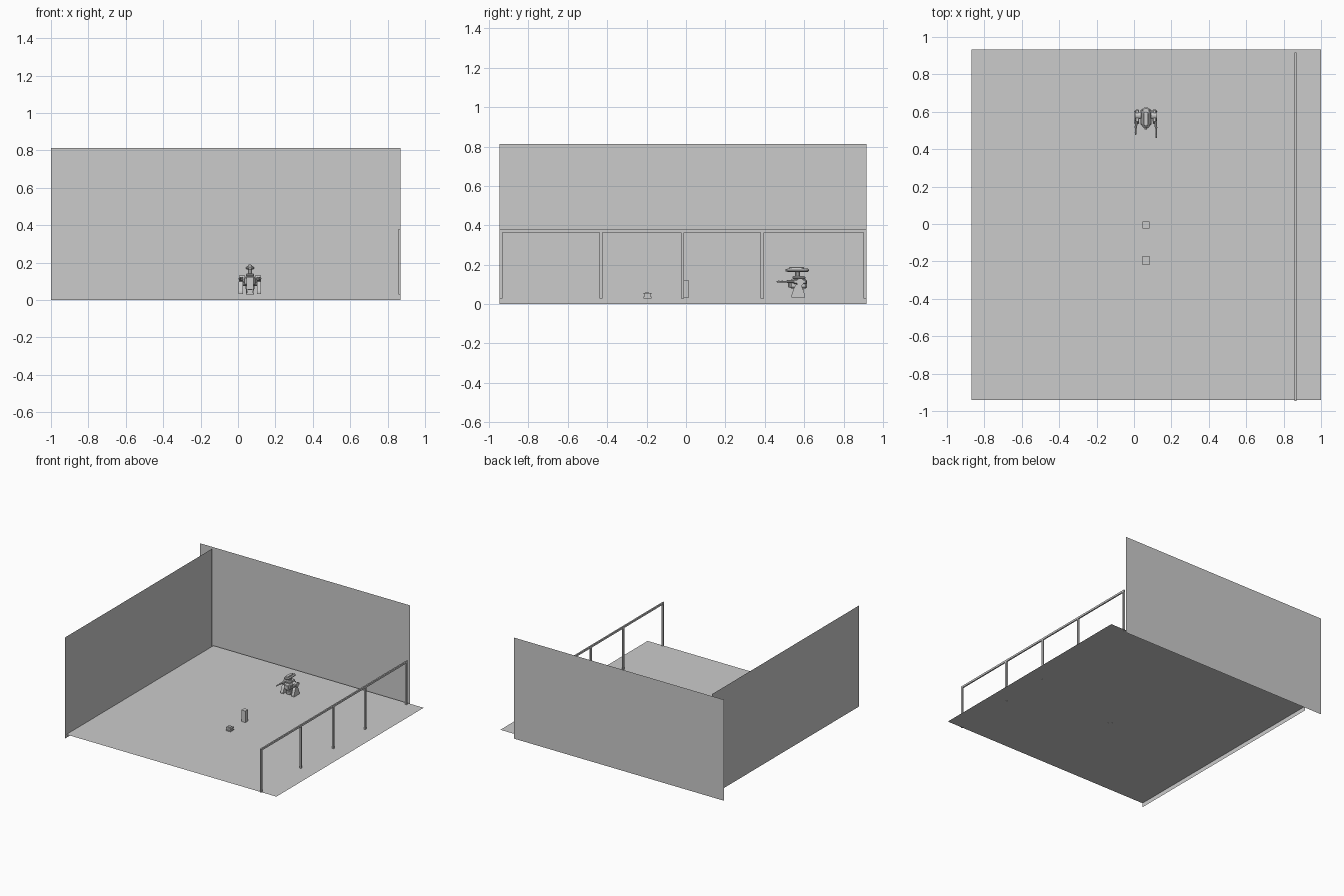
import bpy, bmesh, math
from mathutils import Vector

if "Cube" in bpy.data.objects:
    bpy.data.objects.remove(bpy.data.objects["Cube"])


def mesh_object(name, bm):
    bmesh.ops.recalc_face_normals(bm, faces=bm.faces[:])
    me = bpy.data.meshes.new(name)
    bm.to_mesh(me)
    bm.free()
    ob = bpy.data.objects.new(name, me)
    bpy.context.collection.objects.link(ob)
    return ob


def sheet(name, *corners):
    bm = bmesh.new()
    bm.faces.new([bm.verts.new(c) for c in corners])
    return mesh_object(name, bm)


def box(name, x0, x1, y0, y1, z0, z1, bevel=0):
    bm = bmesh.new()
    bmesh.ops.create_cube(bm, size=1)
    for v in bm.verts:
        v.co = ((x0 + x1) / 2 + v.co.x * (x1 - x0),
                (y0 + y1) / 2 + v.co.y * (y1 - y0),
                (z0 + z1) / 2 + v.co.z * (z1 - z0))
    if bevel:
        bmesh.ops.bevel(bm, geom=bm.edges[:], offset=bevel, segments=1, affect='EDGES')
    return mesh_object(name, bm)


def side_prism(name, profile, x0, x1):
    """Extrude a (y, z) outline along x."""
    bm = bmesh.new()
    face = bm.faces.new([bm.verts.new((x0, y, z)) for y, z in profile])
    ext = bmesh.ops.extrude_face_region(bm, geom=[face])
    for v in ext['geom']:
        if isinstance(v, bmesh.types.BMVert):
            v.co.x = x1
    return mesh_object(name, bm)


def rod(name, a, b, r0, r1=None, sides=10):
    a, b = Vector(a), Vector(b)
    bm = bmesh.new()
    bmesh.ops.create_cone(bm, cap_ends=True, segments=sides, radius1=r0,
                          radius2=r0 if r1 is None else r1, depth=(b - a).length)
    rot = (b - a).to_track_quat('Z', 'Y')
    for v in bm.verts:
        v.co = rot @ v.co + (a + b) / 2
    return mesh_object(name, bm)


def capsule_slab(name, cx, y0, y1, layers, n=8):
    """Stack of rounded-end outlines; layers are (z, half width)."""
    bm = bmesh.new()
    rings = []
    wide = max(w for _, w in layers)
    for z, w in layers:
        ring = []
        for yc, start in ((y1 - wide, 0), (y0 + wide, math.pi)):
            for i in range(n + 1):
                t = start + math.pi * i / n
                ring.append(bm.verts.new((cx + w * math.cos(t), yc + w * math.sin(t), z)))
        rings.append(ring)
    for low, high in zip(rings, rings[1:]):
        for i in range(len(low)):
            j = (i + 1) % len(low)
            bm.faces.new((low[i], low[j], high[j], high[i]))
    bm.faces.new(rings[0])
    bm.faces.new(rings[-1])
    return mesh_object(name, bm)


FLOOR, TOP = 0.03, 0.813

# Room sheets
sheet("floor", (-.87, -.94, FLOOR), (1, -.94, FLOOR), (1, .932, FLOOR), (-.87, .932, FLOOR))
sheet("back_wall", (-1, .947, 0), (.87, .947, 0), (.87, .947, TOP), (-1, .947, TOP))
sheet("left_wall", (-.875, .918, 0), (-.875, -.947, 0), (-.875, -.947, TOP), (-.875, .918, TOP))

# Railing on the right
box("top_rail", .857, .868, -.947, .918, .364, .379)
for y in (-.939, -.432, -.018, .387, .909):
    box("rail_post", .857, .868, y - .008, y + .008, .029, .364)

CX = .064

# Tall plain block
box("tall_block", CX - .018, CX + .018, -.023, .013, FLOOR, .122)

# Small crate: two plates around a narrower body
box("crate_base", CX - .021, CX + .021, -.217, -.175, .029, .038)
box("crate_body", CX - .016, CX + .016, -.212, -.180, .038, .050)
box("crate_lid", CX - .021, CX + .021, -.217, -.175, .050, .057)
box("crate_panel", CX - .010, CX + .010, -.206, -.190, .057, .060)

# Robot torso, hip and centre foot
box("torso", CX - .030, CX + .030, .527, .615, .078, .126, .008)
box("chest_plate", CX - .020, CX + .020, .519, .530, .084, .118, .003)
box("collar", CX - .022, CX + .022, .540, .607, .126, .142, .005)
box("hip", CX - .023, CX + .023, .548, .597, .056, .078, .004)
box("centre_foot", CX - .020, CX + .020, .545, .600, .033, .056, .004)

# Neck and long flat head
rod("neck", (CX, .566, .138), (CX, .566, .166), .012)
capsule_slab("head", CX, .510, .625,
             [(.163, .016), (.168, .023), (.174, .023), (.180, .016)])
capsule_slab("head_crest", CX, .522, .600, [(.179, .013), (.186, .011), (.189, .006)])
rod("eye", (CX, .516, .171), (CX, .505, .171), .007)

# Mirrored legs and arms
for s, side, tip in ((-1, "left", .478), (1, "right", .462)):
    x = lambda d: CX + s * d
    side_prism(side + "_leg", [(.536, .033), (.604, .033), (.604, .046), (.592, .082),
                               (.583, .098), (.558, .098), (.548, .082), (.536, .046)],
               x(.037), x(.060))
    rod(side + "_leg_pivot", (x(.020), .571, .085), (x(.055), .571, .085), .010)
    rod(side + "_shoulder", (x(.026), .580, .112), (x(.058), .580, .112), .019, sides=12)
    box(side + "_arm", *sorted((x(.036), x(.056))), .545, .612, .102, .124, .004)
    rod(side + "_barrel_sleeve", (x(.052), .550, .114), (x(.054), .512, .114), .007)
    rod(side + "_barrel", (x(.054), .515, .114), (x(.055), tip, .114), .0038)
    rod(side + "_muzzle", (x(.055), tip + .014, .114), (x(.055), tip - .002, .114), .0055, .003)
